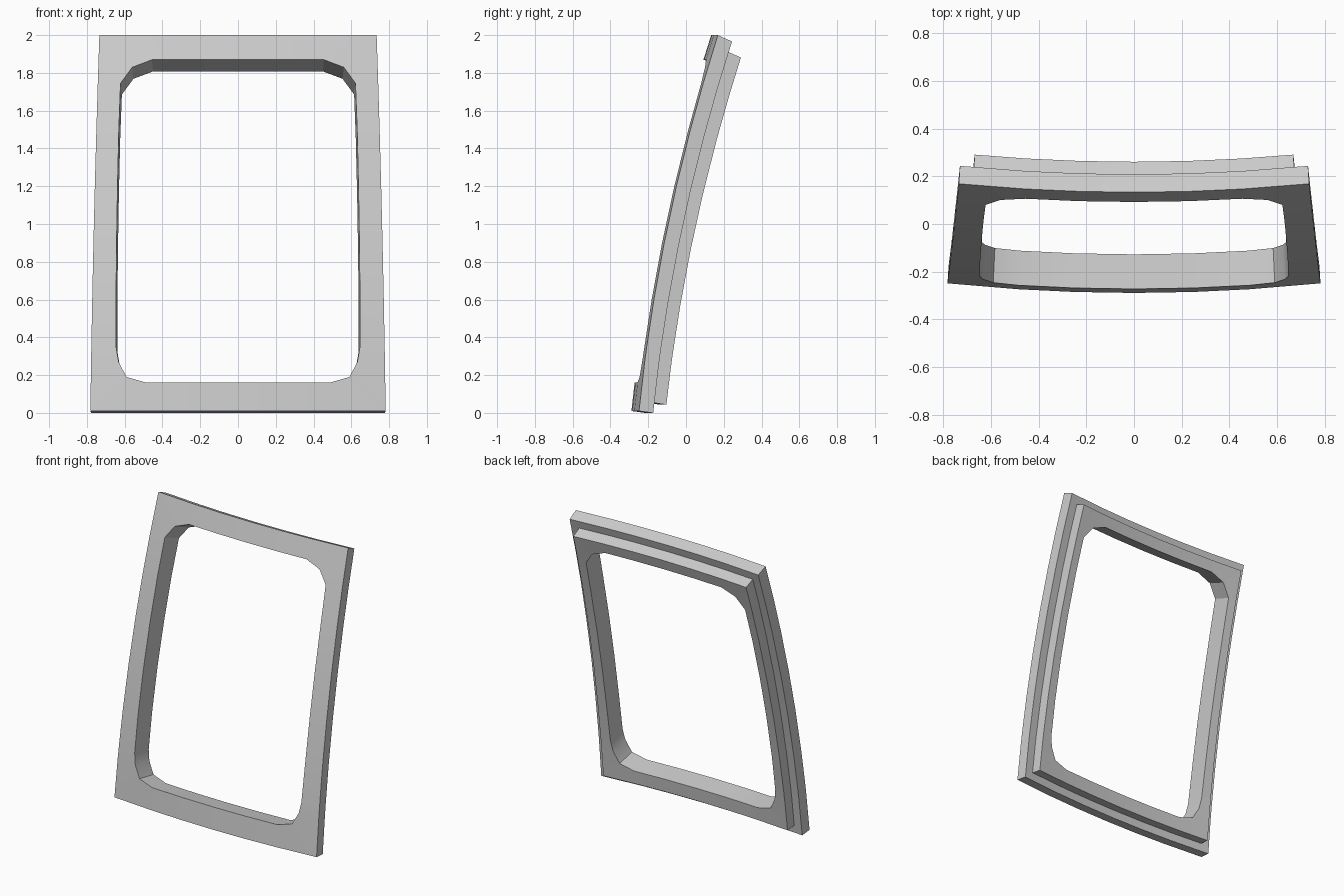
import bpy
import bmesh
import math

cube = bpy.data.objects.get("Cube")
if cube:
    bpy.data.objects.remove(cube, do_unlink=True)

grey = bpy.data.materials.new("light grey")
grey.use_nodes = True
colour = (0.6, 0.6, 0.6, 1)
grey.diffuse_color = colour
grey.node_tree.nodes["Principled BSDF"].inputs["Base Color"].default_value = colour

# Half outline of the opening, bottom centre to top centre
OPENING = [(0, .16), (.25, .16), (.485, .16), (.59, .19), (.632, .27), (.645, .345),
           (.646, .6), (.643, .9), (.638, 1.2), (.631, 1.5), (.622, 1.745),
           (.56, 1.83), (.455, 1.87), (.23, 1.87), (0, 1.87)]
LOW_CORNER, HIGH_CORNER = 3, 11


def half_width(z):
    return .782 - .014 * z - .005 * z * z


def outer_half(bottom, top, inset):
    """Outer outline with one point for every opening point."""
    points = []
    for i, (x, z) in enumerate(OPENING):
        if i <= LOW_CORNER:
            z = bottom
        elif i >= HIGH_CORNER:
            z = top
        if LOW_CORNER <= i <= HIGH_CORNER:
            x = half_width(z) - inset
        points.append((x, z))
    return points


def full_loop(half):
    return half + [(-x, z) for x, z in half[-2:0:-1]]


def bend(x, z, depth):
    """Place a flat point on the leaning, doubly curved panel."""
    y = -.25 + .102 * z + .0548 * z * z - .04 * (1 - (x / .78) ** 2)
    drop = (.02 + .0225 * z) * depth / .145
    return x * (1 - .08 * depth), y + depth, z - drop


def curved_ring(name, bottom, top, inset, front, back):
    outer = full_loop(outer_half(bottom, top, inset))
    inner = full_loop(OPENING)
    bm = bmesh.new()
    # Section runs outer front, outer back, inner back, inner front
    loops = [[bm.verts.new(bend(x, z, d)) for x, z in outline]
             for outline, d in ((outer, front), (outer, back), (inner, back), (inner, front))]
    count = len(outer)
    for a, b in zip(loops, loops[1:] + loops[:1]):
        for i in range(count):
            j = (i + 1) % count
            bm.faces.new((a[i], a[j], b[j], b[i]))
    bmesh.ops.recalc_face_normals(bm, faces=bm.faces)
    mesh = bpy.data.meshes.new(name)
    bm.to_mesh(mesh)
    bm.free()
    mesh.materials.append(grey)
    obj = bpy.data.objects.new(name, mesh)
    bpy.context.collection.objects.link(obj)
    bpy.ops.object.select_all(action='DESELECT')
    obj.select_set(True)
    bpy.context.view_layer.objects.active = obj
    bpy.ops.object.shade_smooth_by_angle(angle=math.radians(20))


# Wide outer frame and the smaller stepped frame behind it
curved_ring("front_frame", .01, 2.0, 0, 0, .075)
curved_ring("rear_frame", .065, 1.945, .06, .075, .145)
